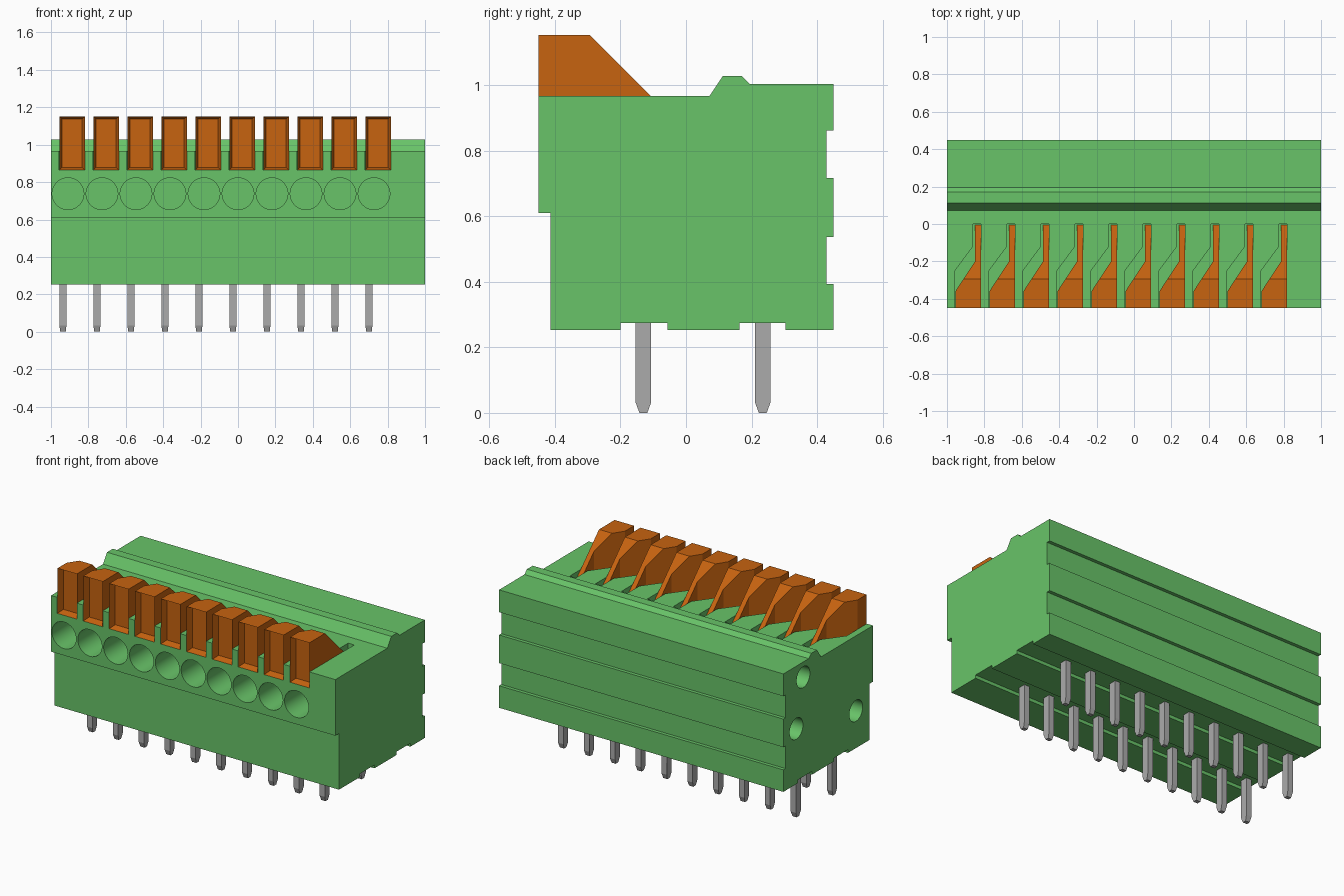
import bpy, bmesh, math
from mathutils import Matrix, Vector

cube = bpy.data.objects.get("Cube")
if cube:
    bpy.data.objects.remove(cube, do_unlink=True)

PITCH = 0.1818
COUNT = 10


def material(name, rgb):
    m = bpy.data.materials.new(name)
    m.use_nodes = True
    m.diffuse_color = (*rgb, 1)
    m.node_tree.nodes["Principled BSDF"].inputs["Base Color"].default_value = (*rgb, 1)
    return m


GREEN = material("housing green", (0.14, 0.55, 0.14))
ORANGE = material("lever orange", (0.57, 0.125, 0.005))
GREY = material("pin grey", (0.41, 0.41, 0.41))


def prism(bm, points, offset):
    """Extrude a closed outline of 3D points by an offset."""
    face = bm.faces.new([bm.verts.new(p) for p in points])
    out = bmesh.ops.extrude_face_region(bm, geom=[face])
    verts = [g for g in out["geom"] if isinstance(g, bmesh.types.BMVert)]
    bmesh.ops.translate(bm, verts=verts, vec=offset)
    bmesh.ops.recalc_face_normals(bm, faces=bm.faces)


def cylinder(bm, centre, radius, length, axis):
    rot = Matrix.Rotation(math.pi / 2, 4, axis)
    bmesh.ops.create_cone(bm, cap_ends=True, segments=32, radius1=radius, radius2=radius,
                          depth=length, matrix=Matrix.Translation(centre) @ rot)


def finish(bm, name, mat):
    mesh = bpy.data.meshes.new(name)
    bmesh.ops.recalc_face_normals(bm, faces=bm.faces)
    bm.to_mesh(mesh)
    bm.free()
    mesh.materials.append(mat)
    obj = bpy.data.objects.new(name, mesh)
    bpy.context.collection.objects.link(obj)
    return obj


# Housing: side profile (y, z) extruded along x
profile = [(-0.45, 0.967), (-0.45, 0.61), (-0.413, 0.61), (-0.413, 0.253),
           (-0.20, 0.253), (-0.20, 0.274), (-0.057, 0.274), (-0.057, 0.253),
           (0.163, 0.253), (0.163, 0.274), (0.304, 0.274), (0.304, 0.253),
           (0.45, 0.253), (0.45, 0.393), (0.428, 0.393), (0.428, 0.537),
           (0.45, 0.537), (0.45, 0.716), (0.428, 0.716), (0.428, 0.861),
           (0.45, 0.861), (0.45, 1.003), (0.195, 1.003), (0.17, 1.027),
           (0.112, 1.027), (0.072, 0.967)]
bm = bmesh.new()
prism(bm, [(-1, y, z) for y, z in profile], (2, 0, 0))
housing = finish(bm, "housing", GREEN)

# Cutter: wire holes, lever slots and the peg sockets on one end
FLOOR = 0.865
slot = [(-0.957, -0.5), (-0.957, -0.25), (-0.861, -0.12),
        (-0.861, 0.0), (-0.818, 0.0), (-0.818, -0.5)]
bm = bmesh.new()
for i in range(COUNT):
    dx = i * PITCH
    cylinder(bm, (-0.909 + dx, -0.3, 0.738), 0.085, 0.4, 'X')
    prism(bm, [(x + dx, y, FLOOR) for x, y in slot], (0, 0, 0.2))
for y, z in [(0.25, 0.907), (0.32, 0.605), (-0.28, 0.49)]:
    cylinder(bm, (-1, y, z), 0.067, 0.3, 'Y')
cutter = finish(bm, "housing_cutter", GREEN)
cutter.hide_render = True

mod = housing.modifiers.new("cut", 'BOOLEAN')
mod.operation = 'DIFFERENCE'
mod.solver = 'EXACT'
mod.object = cutter
bpy.ops.object.select_all(action='DESELECT')
bpy.context.view_layer.objects.active = housing
housing.select_set(True)
bpy.ops.object.modifier_apply(modifier="cut")
bpy.data.objects.remove(cutter, do_unlink=True)
bpy.ops.object.shade_smooth_by_angle(angle=math.radians(30))

# Levers: plan outline raised, sloped at the back, recessed at the front
plan = [(-0.955, -0.45), (-0.955, -0.36), (-0.85, -0.20),
        (-0.85, -0.002), (-0.819, -0.002), (-0.819, -0.45)]
for i in range(COUNT):
    bm = bmesh.new()
    prism(bm, [(x + i * PITCH, y, FLOOR) for x, y in plan], (0, 0, 1.152 - FLOOR))
    cut = bmesh.ops.bisect_plane(bm, geom=bm.verts[:] + bm.edges[:] + bm.faces[:],
                                 plane_co=(0, -0.293, 1.152), plane_no=(0, 1, 1),
                                 clear_outer=True)
    rim = [e for e in cut["geom_cut"] if isinstance(e, bmesh.types.BMEdge)]
    bmesh.ops.holes_fill(bm, edges=rim, sides=0)
    bmesh.ops.recalc_face_normals(bm, faces=bm.faces)
    front = min(bm.faces, key=lambda f: f.calc_center_median().y)
    bmesh.ops.inset_region(bm, faces=[front], thickness=0.02)
    bmesh.ops.translate(bm, verts=front.verts[:], vec=Vector((0, 0.04, 0)))
    finish(bm, f"lever_{i + 1}", ORANGE)

# Solder pins: two rows of bars with tapered tips
for row, y in (("front", -0.13), ("back", 0.234)):
    side = [(-0.024, 0.30), (-0.024, 0.033), (-0.012, 0.0),
            (0.012, 0.0), (0.024, 0.033), (0.024, 0.30)]
    bm = bmesh.new()
    for i in range(COUNT):
        x = -0.936 + i * PITCH
        prism(bm, [(x - 0.0185, y + a, z) for a, z in side], (0.037, 0, 0))
        for v in bm.verts:
            if v.co.z < 0.001 and abs(v.co.x - x) < 0.03:
                v.co.x = x + (v.co.x - x) * 0.8
    finish(bm, f"{row}_pins", GREY)
